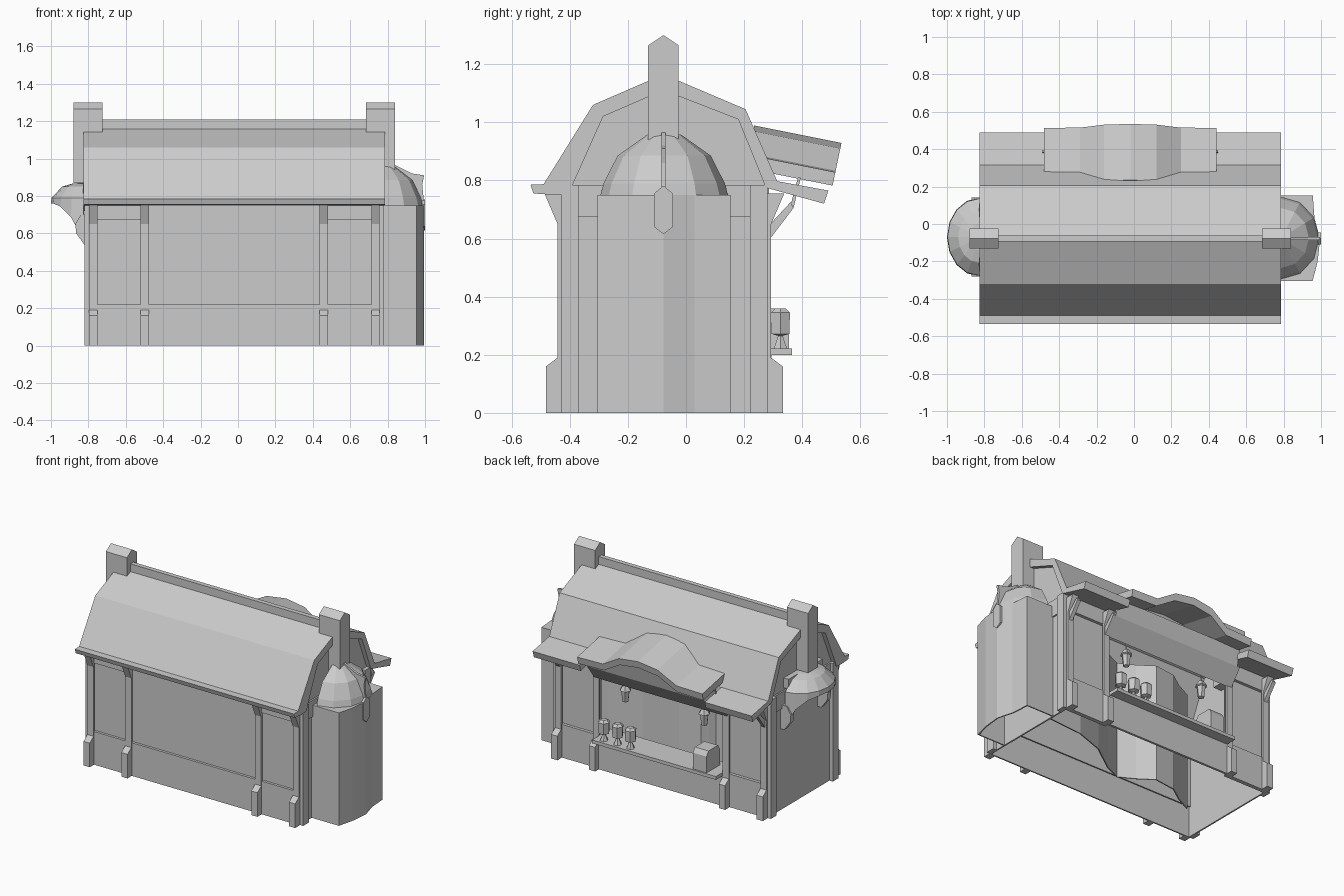
import bpy, bmesh, math

if "Cube" in bpy.data.objects:
    bpy.data.objects.remove(bpy.data.objects["Cube"])

GREY = (0.6, 0.6, 0.6, 1)
stone = bpy.data.materials.new("plain_grey")
stone.use_nodes = True
stone.diffuse_color = GREY
stone.node_tree.nodes["Principled BSDF"].inputs["Base Color"].default_value = GREY

CX = -0.02            # middle of the building along x
SIDES = (("left", 1), ("right", -1))


def finish(name, bm):
    bmesh.ops.remove_doubles(bm, verts=bm.verts, dist=0.0001)
    bmesh.ops.recalc_face_normals(bm, faces=bm.faces)
    mesh = bpy.data.meshes.new(name)
    bm.to_mesh(mesh)
    bm.free()
    mesh.materials.append(stone)
    obj = bpy.data.objects.new(name, mesh)
    bpy.context.collection.objects.link(obj)
    return obj


def prism(name, pts, axis, a, b):
    """Extrude a 2D outline along one axis from a to b."""
    def place(p, t):
        return {"x": (t, p[0], p[1]), "y": (p[0], t, p[1]), "z": (p[0], p[1], t)}[axis]
    bm = bmesh.new()
    face = bm.faces.new([bm.verts.new(place(p, a)) for p in pts])
    out = bmesh.ops.extrude_face_region(bm, geom=[face])
    moved = [v for v in out["geom"] if isinstance(v, bmesh.types.BMVert)]
    bmesh.ops.translate(bm, verts=moved, vec=place((0, 0), b - a))
    return finish(name, bm)


def box(name, x0, x1, y0, y1, z0, z1):
    return prism(name, [(x0, y0), (x1, y0), (x1, y1), (x0, y1)], "z", z0, z1)


def lathe(name, profile, centre, sides=12, y_scale=1.0, start=0.0, sweep=math.tau):
    """Spin an (r, z) profile around a vertical axis."""
    bm = bmesh.new()
    rings = []
    for i in range(sides + 1):
        a = start + sweep * i / sides
        rings.append([bm.verts.new((centre[0] + r * math.cos(a),
                                    centre[1] + r * math.sin(a) * y_scale, z))
                      for r, z in profile])
    for r0, r1 in zip(rings, rings[1:]):
        for k in range(len(profile) - 1):
            bm.faces.new((r0[k], r1[k], r1[k + 1], r0[k + 1]))
    return finish(name, bm)


# Gambrel roof: front slope with eave, and back slope
front_roof = [(-.0775, 1.165), (-.32, 1.06), (-.49, .787), (-.535, .785), (-.525, .755),
              (-.45, .75), (-.40, .755), (-.39, .785), (-.285, 1.02), (-.0775, 1.11)]
prism("front_roof", front_roof, "x", CX - .805, CX + .805)
back_roof = [(-.0775, 1.165), (.205, 1.045), (.315, .795), (.275, .775), (.18, 1.01), (-.0775, 1.11)]
prism("back_roof", back_roof, "x", CX - .805, CX + .805)
back_eave = [(.315, .797), (.49, .765), (.475, .72), (.275, .775)]
box("ridge_beam", -.75, .71, -.093, -.062, 1.12, 1.21)

# Gable end walls
gable = [(-.43, 0), (-.43, .785), (-.39, .787), (-.287, 1.025), (-.0775, 1.115),
         (.182, 1.015), (.275, .78), (.275, 0)]
chimney = [(-.13, .87), (-.13, 1.265), (-.0775, 1.30), (-.025, 1.265), (-.025, .87)]

# Posts with a boot at the foot and a flared bracket at the top
post = [(-.012, 0), (.04, 0), (.04, .16), (0, .19), (0, .65), (.045, .755), (-.012, .755)]
strut = [(.29, .60), (.37, .705), (.36, .725), (.29, .65)]

for side, s in SIDES:
    def span(a, b):
        return sorted((CX + s * a, CX + s * b))

    prism(side + "_gable_wall", gable, "x", *span(.765, .775))
    prism(side + "_chimney", chimney, "x", *span(.705, .86))
    prism(side + "_back_eave", back_eave, "x", *span(.46, .805))
    for label, c in (("outer", .755), ("inner", .4775)):
        x0, x1 = span(c - .0225, c + .0225)
        prism(f"{side}_{label}_front_post", [(-.442 - d, z) for d, z in post], "x", x0, x1)
        prism(f"{side}_{label}_back_post", [(.293 + d, z) for d, z in post], "x", x0, x1)
        prism(f"{side}_{label}_back_strut", strut, "x", x0 + .01, x1 - .01)
    # End corner posts and rail
    for label, y in (("front", -.40), ("back", .25)):
        box(f"{side}_{label}_corner_post", *span(.77, .80), y - .03, y + .03, 0, .785)
    box(side + "_end_rail", *span(.77, .785), -.43, .28, .675, .785)
    # Back wing walls and both side panel headers
    box(side + "_back_panel", *span(.46, .77), .258, .265, 0, .79)
    box(side + "_back_base", *span(.46, .77), .262, .285, 0, .22)
    box(side + "_back_header", *span(.46, .77), .262, .285, .675, .785)
    box(side + "_front_header", *span(.48, .77), -.437, -.415, .675, .755)

# Front wall with a proud base
box("front_wall", CX - .77, CX + .77, -.42, -.413, .2, .785)
box("front_base", CX - .77, CX + .77, -.437, -.428, 0, .22)
box("front_sill", CX - .77, CX + .77, -.43, -.413, .205, .22)

# Thin wavy interior screen
curve = [(.75, .12), (.5, .10), (.3, .03), (.12, -.10), (0, -.155), (-.1, -.10),
         (-.2, -.03), (-.35, -.05), (-.45, -.12), (-.56, -.175)]
prism("inner_screen", curve + [(x, y - .008) for x, y in reversed(curve)], "z", 0, .78)

# Serving counter
box("counter_front", CX - .455, CX + .455, .28, .295, 0, .20)
box("counter_top", CX - .455, CX + .455, .17, .365, .20, .222)
prism("counter_chest", [(.215, .222), (.355, .222), (.355, .33), (.335, .36), (.235, .36), (.215, .33)],
      "x", -.40, -.30)
for i, x in enumerate((.375, .275, .18)):
    lathe(f"counter_jar_{i + 1}", [(0, .222), (.026, .222), (.009, .265), (.035, .272),
                                   (.038, .345), (.02, .36), (0, .36)], (x, .325), 6)

# Hanging lanterns
for side, s in SIDES:
    lathe(side + "_lantern", [(0, .475), (.02, .48), (.028, .55), (.038, .555), (.016, .59),
                              (.004, .595), (.004, .85), (0, .85)], (CX + s * .29, .25), 6)

# Arched awning, sheared so it slopes outward with a square-cut edge
half = [(.46, .825), (.27, .83), (.14, .91)]
top = [(CX - x, z) for x, z in half] + [(CX, .93)] + [(CX + x, z) for x, z in reversed(half)]
awning = prism("arched_awning", top + [(x, z - .048) for x, z in reversed(top)], "y", .235, .535)
for v in awning.data.vertices:
    v.co.y += (v.co.z - .93) * .2
    v.co.z += (.53 - v.co.y) * .2

# Slanted soffit below the awning
prism("awning_soffit", [(.29, .60), (.37, .705), (.395, .81), (.385, .81), (.36, .715), (.28, .61)],
      "x", CX - .47, CX + .47)

# Hollow side tower with a bowed outer face, a flat cap and a faceted half dome
outer = [(.75, -.305), (.955, -.305), (.982, -.2), (.995, -.078),
         (.965, .03), (.956, .153), (.75, .153)]
inner = [(.75, .145), (.948, .145), (.957, .03), (.987, -.078), (.974, -.2), (.948, -.297), (.75, -.297)]
prism("tower_wall", outer + inner, "z", 0, .74)
prism("tower_cap", outer, "z", .735, .75)
lathe("tower_dome", [(0, .965), (.055, .957), (.15, .885), (.195, .79), (.205, .75), (0, .75)],
      (.785, -.075), 6, 1.07, -math.pi / 2, math.pi)
prism("dome_rib", [(.82, .965), (.84, .965), (.93, .92), (.995, .91), (.985, .86),
                   (.995, .76), (.96, .76), (.9, .85)], "y", -.085, -.07)
prism("hanging_sign", [(-.0775, .615), (-.045, .64), (-.045, .755), (-.0775, .782),
                       (-.11, .755), (-.11, .64)], "x", .985, 1.0)

# Open hood over the opposite end, its rim sweeping down towards the wall
hood = lathe("end_hood", [(0, .87), (.06, .866), (.115, .85), (.172, .79), (.175, .76)],
             (-.825, -.07), 8, 1.2, math.pi / 2, math.pi)
for v in hood.data.vertices:
    if v.co.z < .77:
        v.co.z -= 6.5 * (v.co.x + 1) ** 2
shell = hood.modifiers.new("thickness", "SOLIDIFY")
shell.thickness = .01
box("hood_top_plate", -.83, -.79, -.25, .11, .80, .865)
for label, y in (("front", -.282), ("back", .107)):
    prism(f"hood_{label}_bracket", [(-.79, .54), (-.822, .54), (-.865, .60), (-.87, .65),
                                    (-.84, .70), (-.79, .70)], "y", y, y + .035)
